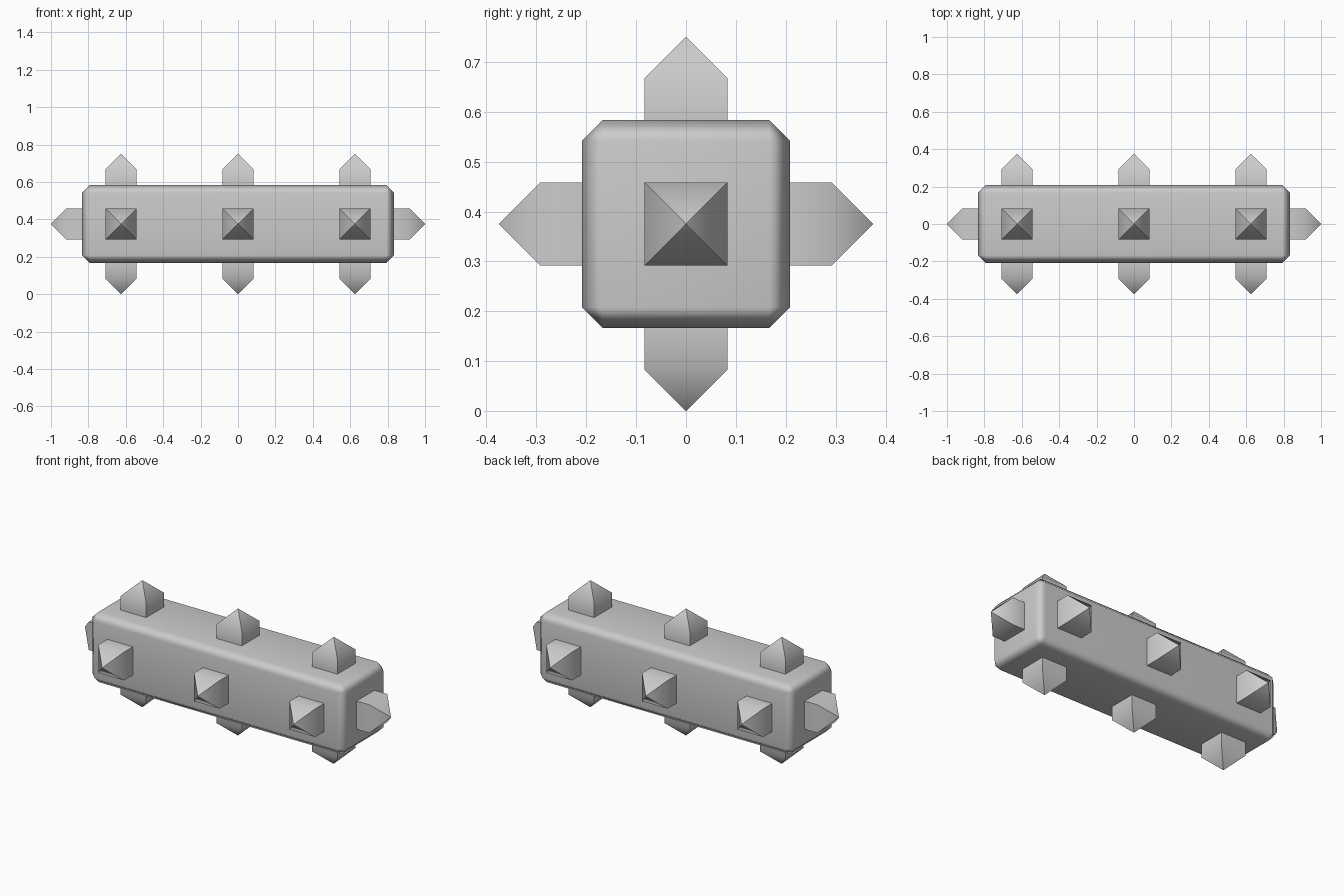
import bpy, bmesh
from mathutils import Vector

if "Cube" in bpy.data.objects:
    bpy.data.objects.remove(bpy.data.objects["Cube"])

U = 1 / 24          # model unit
CZ = 9 * U          # height of the body axis


def finish(bm, name, weighted=False):
    bmesh.ops.recalc_face_normals(bm, faces=bm.faces)
    mesh = bpy.data.meshes.new(name)
    bm.to_mesh(mesh)
    bm.free()
    obj = bpy.data.objects.new(name, mesh)
    bpy.context.collection.objects.link(obj)
    bpy.ops.object.select_all(action='DESELECT')
    bpy.context.view_layer.objects.active = obj
    obj.select_set(True)
    bpy.ops.object.shade_smooth_by_angle(angle=0.87)
    if weighted:
        mod = obj.modifiers.new("face_weighting", 'WEIGHTED_NORMAL')
        mod.keep_sharp = True
    return obj


# Chamfered bar
bm = bmesh.new()
bmesh.ops.create_cube(bm, size=1)
bmesh.ops.scale(bm, vec=(40 * U, 10 * U, 10 * U), verts=bm.verts)
bmesh.ops.bevel(bm, geom=bm.edges[:], offset=U, segments=1,
                affect='EDGES', profile=0.5)
bar = finish(bm, "bar_body", weighted=True)
bar.location.z = CZ


def spike(name, base, direction):
    """Square stud with a pyramid tip, seated on the bar surface."""
    bm = bmesh.new()
    h = 2 * U
    corners = [(-h, -h), (h, -h), (h, h), (-h, h)]
    low = [bm.verts.new((x, y, 0)) for x, y in corners]
    top = [bm.verts.new((x, y, h)) for x, y in corners]
    tip = bm.verts.new((0, 0, 2 * h))
    for i in range(4):
        j = (i + 1) % 4
        bm.faces.new((low[i], low[j], top[j], top[i]))
        bm.faces.new((top[i], top[j], tip))
    obj = finish(bm, name)
    obj.location = base
    obj.rotation_euler = Vector(direction).to_track_quat('Z', 'Y').to_euler()


# Three spikes along each long side
sides = {"front": (0, -1, 0), "back": (0, 1, 0),
         "top": (0, 0, 1), "bottom": (0, 0, -1)}
for side, d in sides.items():
    for label, x in (("left", -15 * U), ("middle", 0), ("right", 15 * U)):
        spike(f"{side}_{label}_spike",
              Vector((x, 0, CZ)) + Vector(d) * 5 * U, d)

# One spike on each end
for label, s in (("left", -1), ("right", 1)):
    spike(f"{label}_end_spike", (s * 20 * U, 0, CZ), (s, 0, 0))
